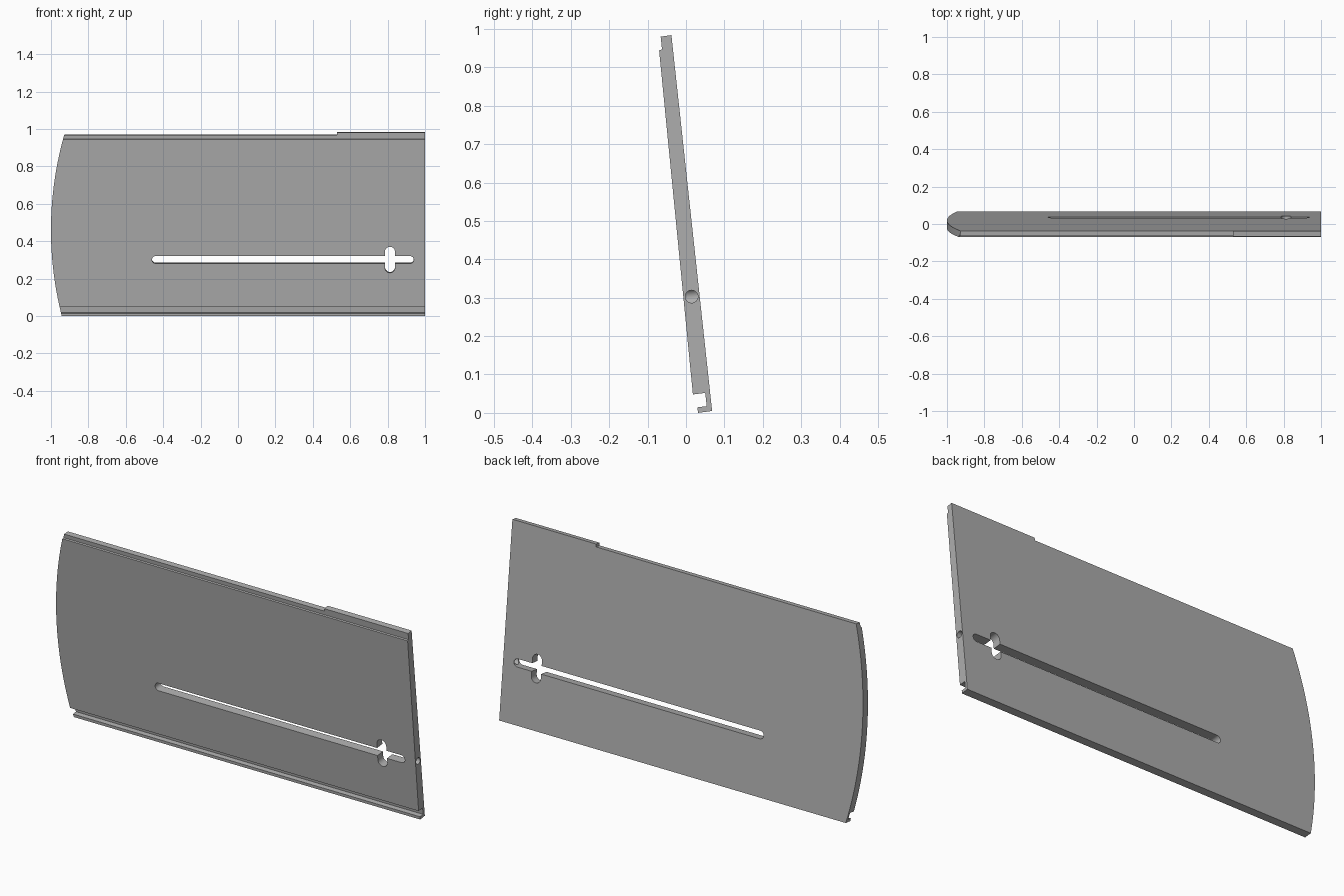
import bpy, bmesh, math
from mathutils import Matrix, Vector

if "Cube" in bpy.data.objects:
    bpy.data.objects.remove(bpy.data.objects["Cube"])

TILT = math.atan(0.1095)  # lean of the panel about the x axis

grey = bpy.data.materials.new("plain grey")
grey.use_nodes = True
colour = (0.42, 0.42, 0.42, 1)
grey.diffuse_color = colour
grey.node_tree.nodes["Principled BSDF"].inputs["Base Color"].default_value = colour


def prism(name, points, sweep):
    """Extrude a closed outline of 3D points along a vector."""
    bm = bmesh.new()
    face = bm.faces.new([bm.verts.new(p) for p in points])
    ext = bmesh.ops.extrude_face_region(bm, geom=[face])
    moved = [v for v in ext["geom"] if isinstance(v, bmesh.types.BMVert)]
    bmesh.ops.translate(bm, verts=moved, vec=Vector(sweep))
    bmesh.ops.recalc_face_normals(bm, faces=bm.faces)
    mesh = bpy.data.meshes.new(name)
    bm.to_mesh(mesh)
    bm.free()
    mesh.materials.append(grey)
    obj = bpy.data.objects.new(name, mesh)
    bpy.context.collection.objects.link(obj)
    return obj


def cutter(outline, pivot=(0, 0, 0), tilt=0.0):
    """Cutter through the thickness, from an (x, z) outline about a pivot."""
    obj = prism("cutter", [(x, -0.3, z) for x, z in outline], (0, 0.6, 0))
    obj.data.transform(Matrix.Translation(pivot) @ Matrix.Rotation(tilt, 4, "X"))
    return obj


def stadium(cx, half_length, r, upright=False, n=12):
    """Round-ended slot outline centred on (cx, 0)."""
    pts = []
    for i in range(2 * n + 2):
        a = -math.pi / 2 + math.pi * (i if i <= n else i - 1) / n
        shift = (half_length - r) * (1 if i <= n else -1)
        u, v = shift + r * math.cos(a), r * math.sin(a)
        pts.append((cx - v, u) if upright else (cx + u, v))
    return pts


def cut(target, tool):
    mod = target.modifiers.new("cut", "BOOLEAN")
    mod.operation = "DIFFERENCE"
    mod.solver = "EXACT"
    mod.object = tool
    tool.hide_render = True
    bpy.ops.object.modifier_apply(modifier=mod.name)
    bpy.data.objects.remove(tool)


# Leaning panel: (y, z) section with bottom groove and lip, and top rebate
section = [(-0.066, 0.980), (-0.038, 0.984), (0.068, 0.005), (0.031, 0.0),
           (0.030, 0.0145), (0.054, 0.0175), (0.050, 0.052), (0.018, 0.048),
           (-0.070, 0.944), (-0.0625, 0.947)]
panel = prism("sliding_panel", [(-1.05, y, z) for y, z in section], (2.05, 0, 0))
bpy.ops.object.select_all(action="DESELECT")
bpy.context.view_layer.objects.active = panel
panel.select_set(True)

# Curved end
arc = []
for i in range(41):
    a = math.radians(-20 + i)
    arc.append((0.857 - 1.857 * math.cos(a), 0.46 + 1.857 * math.sin(a)))
cut(panel, cutter(arc + [(-1.4, 1.1), (-1.4, -0.18)]))

# Lower part of the top edge
cut(panel, cutter([(-1.3, 0), (0.53, 0), (0.53, 0.2), (-1.3, 0.2)],
                  (0, -0.0375, 0.970), TILT))

# Long slot and its short crossing slot
centre = (0, 0.0145, 0.303)
cut(panel, cutter(stadium(0.24, 0.70, 0.020), centre, TILT))
cut(panel, cutter(stadium(0.8125, 0.070, 0.0265, True), centre, TILT))

# Round hole from the straight end into the slot
ring = [2 * math.pi * i / 32 for i in range(32)]
hole = prism("cutter", [(0.925, 0.0145 + 0.0165 * math.cos(a), 0.303 + 0.0165 * math.sin(a))
                        for a in ring], (0.2, 0, 0))
cut(panel, hole)

bpy.ops.object.shade_smooth_by_angle(angle=math.radians(25))
